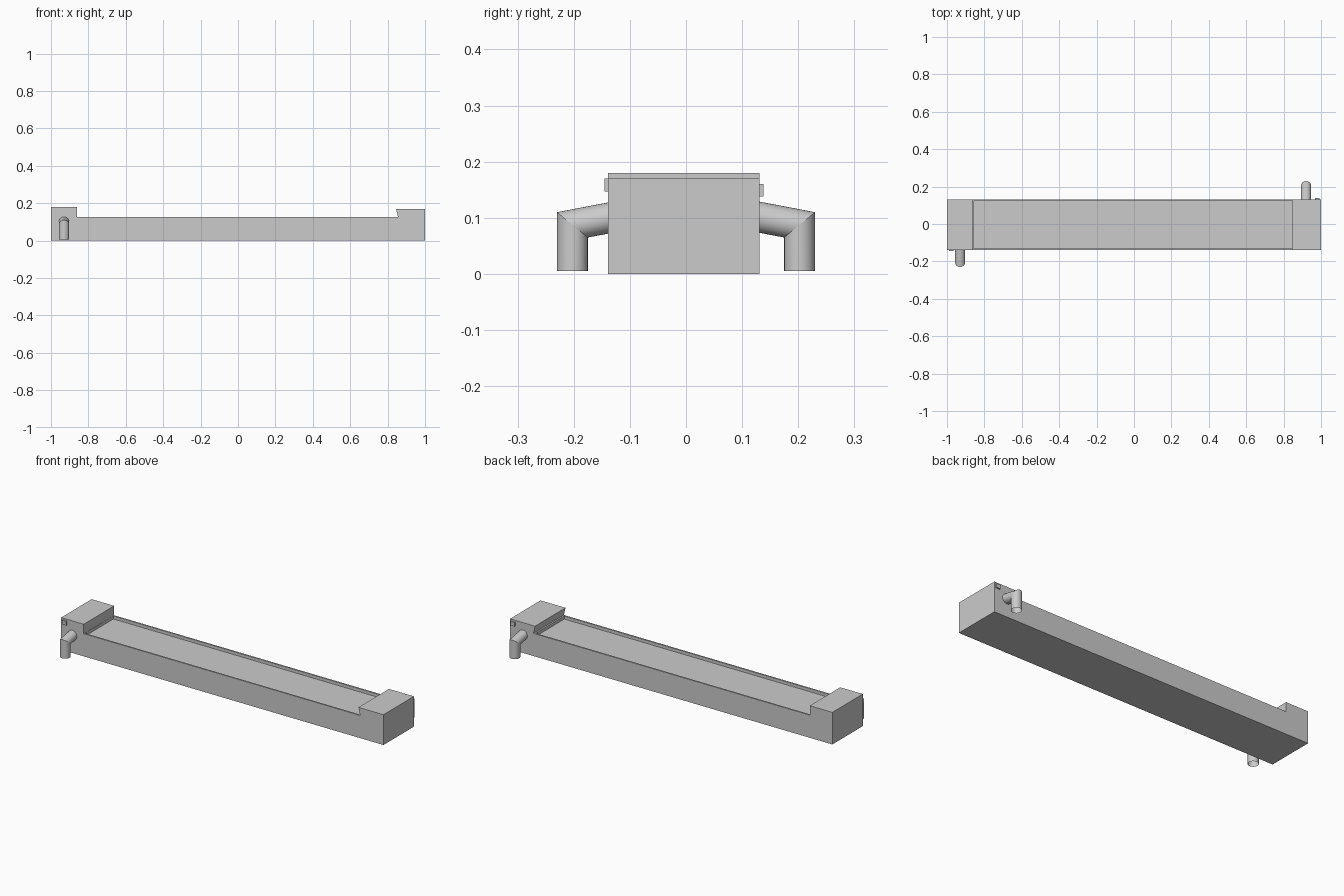
import bpy, bmesh
from math import cos, sin, pi

if "Cube" in bpy.data.objects:
    bpy.data.objects.remove(bpy.data.objects["Cube"])

Y0, Y1 = -0.139, 0.131   # front and back walls of the body


def make_object(name, bm):
    bmesh.ops.recalc_face_normals(bm, faces=bm.faces)
    mesh = bpy.data.meshes.new(name)
    bm.to_mesh(mesh)
    bm.free()
    obj = bpy.data.objects.new(name, mesh)
    bpy.context.collection.objects.link(obj)
    return obj


def prism(name, profile, y0, y1):
    """Extrude an XZ profile from y0 to y1."""
    bm = bmesh.new()
    face = bm.faces.new([bm.verts.new((x, y0, z)) for x, z in profile])
    ext = bmesh.ops.extrude_face_region(bm, geom=[face])
    verts = [v for v in ext["geom"] if isinstance(v, bmesh.types.BMVert)]
    bmesh.ops.translate(bm, verts=verts, vec=(0, y1 - y0, 0))
    return make_object(name, bm)


def box(name, x0, x1, y0, y1, z0, z1):
    return prism(name, [(x0, z0), (x1, z0), (x1, z1), (x0, z1)], y0, y1)


def spout(name, x, wall, side, r=0.0275, sides=32):
    """Open mitred pipe leaving the wall and turning down."""
    bm = bmesh.new()
    end = side * (0.23 - r)
    slope = 0.19
    rings = [[], [], []]
    for i in range(sides):
        a = 2 * pi * i / sides
        dx, d = r * cos(a), r * sin(a)
        y_in = wall - side * 0.005
        y_out = end + side * d
        z_out = 0.0875 + d * 0.82          # mitre plane at the elbow
        z_in = z_out + abs(y_out - y_in) * slope
        rings[0].append(bm.verts.new((x + dx, y_in, z_in)))
        rings[1].append(bm.verts.new((x + dx, y_out, z_out)))
        rings[2].append(bm.verts.new((x + dx, y_out, 0.005)))
    for a, b in zip(rings, rings[1:]):
        for i in range(sides):
            j = (i + 1) % sides
            bm.faces.new((a[i], a[j], b[j], b[i])).smooth = True
    # keep the elbow mitre crisp
    for e in bm.edges:
        if e.verts[0] in rings[1] and e.verts[1] in rings[1]:
            e.smooth = False
    return make_object(name, bm)


# Long body with a raised block at each end
body = prism("trough_body", [
    (-1, 0), (1, 0), (1, 0.17), (0.845, 0.17), (0.855, 0.127),
    (-0.86, 0.127), (-0.86, 0.18), (-1, 0.18)], Y0, Y1)

# Shallow recess in the top, leaving thin side rims
cutter = box("recess_cutter", -0.859, 0.846, Y0 + 0.009, Y1 - 0.009, 0.11, 0.14)
cutter.hide_render = True
mod = body.modifiers.new("recess", "BOOLEAN")
mod.operation = "DIFFERENCE"
mod.solver = "EXACT"
mod.object = cutter
bpy.context.view_layer.objects.active = body
bpy.ops.object.modifier_apply(modifier=mod.name)
bpy.data.objects.remove(cutter)

# Drain spouts at opposite corners
spout("front_spout", -0.93, Y0, -1)
spout("back_spout", 0.92, Y1, 1)

# Small tabs above the spouts
box("front_tab", -0.99, -0.965, Y0 - 0.006, Y0 + 0.002, 0.147, 0.17)
box("back_tab", 0.967, 0.993, Y1 - 0.002, Y1 + 0.007, 0.138, 0.16)
